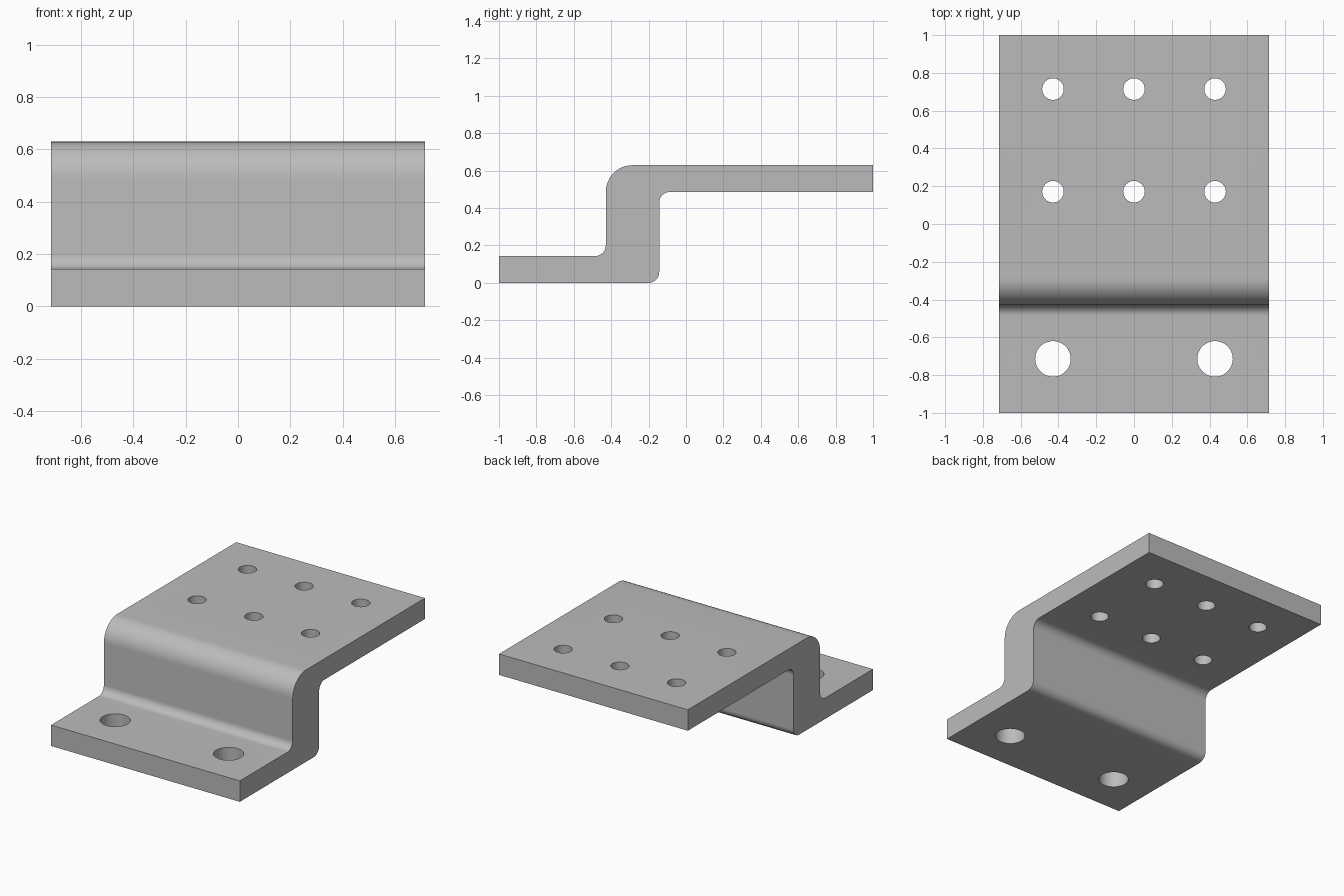
import bpy, bmesh
from math import sin, cos, pi, radians
from mathutils import Vector

cube = bpy.data.objects.get("Cube")
if cube:
    bpy.data.objects.remove(cube, do_unlink=True)

HALF_WIDTH = 0.714

grey = bpy.data.materials.new("plain grey metal")
grey.use_nodes = True
grey.diffuse_color = (0.5, 0.5, 0.5, 1)
grey.node_tree.nodes["Principled BSDF"].inputs["Base Color"].default_value = (0.5, 0.5, 0.5, 1)


def rounded(corners, steps=12):
    """Replace each (y, z, radius) right-angle corner with an arc."""
    points = []
    for i, (y, z, r) in enumerate(corners):
        p = Vector((y, z))
        if r == 0:
            points.append(p)
            continue
        before = (Vector(corners[i - 1][:2]) - p).normalized()
        after = (Vector(corners[(i + 1) % len(corners)][:2]) - p).normalized()
        centre = p + (before + after) * r
        for k in range(steps + 1):
            a = k / steps * pi / 2
            points.append(centre - after * r * cos(a) - before * r * sin(a))
    return points


def extrude_profile(name, points):
    bm = bmesh.new()
    face = bm.faces.new([bm.verts.new((-HALF_WIDTH, p.x, p.y)) for p in points])
    new = bmesh.ops.extrude_face_region(bm, geom=[face])["geom"]
    verts = [g for g in new if isinstance(g, bmesh.types.BMVert)]
    bmesh.ops.translate(bm, verts=verts, vec=(2 * HALF_WIDTH, 0, 0))
    bmesh.ops.recalc_face_normals(bm, faces=bm.faces)
    mesh = bpy.data.meshes.new(name)
    bm.to_mesh(mesh)
    bm.free()
    obj = bpy.data.objects.new(name, mesh)
    bpy.context.collection.objects.link(obj)
    mesh.materials.append(grey)
    return obj


# Stepped plate with rounded bends
bracket = extrude_profile("stepped_bracket", rounded([
    (-1, 0, 0), (-0.143, 0, 0.057), (-0.143, 0.486, 0.057), (1, 0.486, 0),
    (1, 0.629, 0), (-0.429, 0.629, 0.143), (-0.429, 0.143, 0.057), (-1, 0.143, 0)]))

# Drilled holes: six small in the upper plate, two large in the foot
holes = [(x, y, 0.557, 0.057) for x in (-0.429, 0, 0.429) for y in (0.171, 0.714)]
holes += [(x, -0.714, 0.071, 0.094) for x in (-0.429, 0.429)]
bm = bmesh.new()
for x, y, z, r in holes:
    made = bmesh.ops.create_cone(bm, cap_ends=True, segments=48, radius1=r, radius2=r, depth=0.3)
    bmesh.ops.translate(bm, verts=made["verts"], vec=(x, y, z))
mesh = bpy.data.meshes.new("hole_cutter")
bm.to_mesh(mesh)
bm.free()
mesh.materials.append(grey)
cutter = bpy.data.objects.new("hole_cutter", mesh)
bpy.context.collection.objects.link(cutter)

cut = bracket.modifiers.new("holes", "BOOLEAN")
cut.operation = "DIFFERENCE"
cut.solver = "EXACT"
cut.object = cutter

# Bake the holes, then smooth the bends and bores
bpy.ops.object.select_all(action="DESELECT")
bpy.context.view_layer.objects.active = bracket
bracket.select_set(True)
bpy.ops.object.modifier_apply(modifier=cut.name)
bpy.data.objects.remove(cutter, do_unlink=True)
bpy.ops.object.shade_smooth_by_angle(angle=radians(30))
